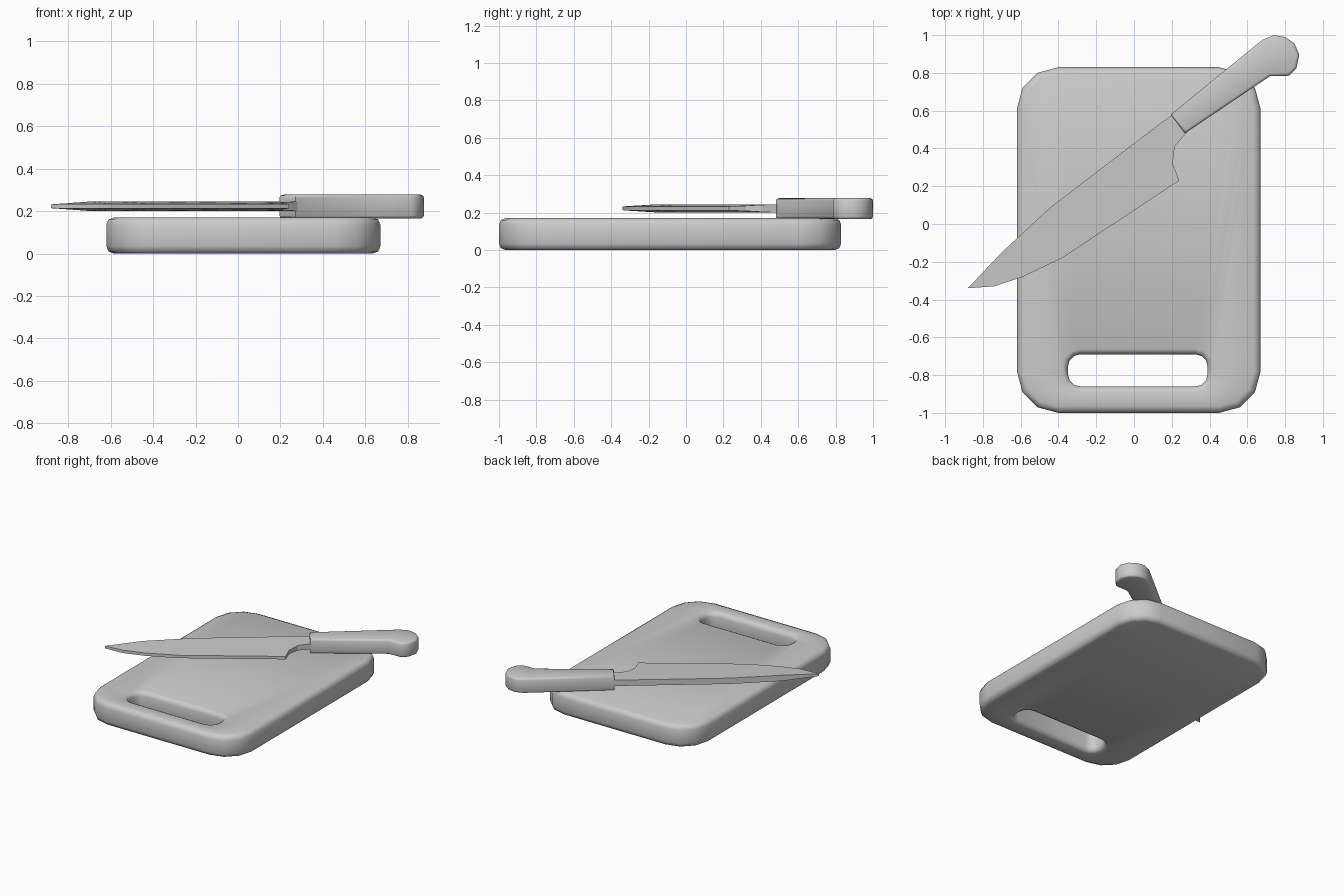
import bpy, bmesh, math

if "Cube" in bpy.data.objects:
    bpy.data.objects.remove(bpy.data.objects["Cube"])


def finish(name, bm, angle):
    bmesh.ops.recalc_face_normals(bm, faces=bm.faces[:])
    mesh = bpy.data.meshes.new(name)
    bm.to_mesh(mesh)
    bm.free()
    ob = bpy.data.objects.new(name, mesh)
    bpy.context.collection.objects.link(ob)
    bpy.ops.object.select_all(action='DESELECT')
    bpy.context.view_layer.objects.active = ob
    ob.select_set(True)
    bpy.ops.object.shade_smooth_by_angle(angle=math.radians(angle))
    return ob


def rounded_ring(bm, x0, x1, y0, y1, r, inset, z, seg=3):
    x0, x1, y0, y1, r = x0 + inset, x1 - inset, y0 + inset, y1 - inset, r - inset
    centres = [(x1 - r, y1 - r), (x0 + r, y1 - r), (x0 + r, y0 + r), (x1 - r, y0 + r)]
    ring = []
    for q, (cx, cy) in enumerate(centres):
        for i in range(seg + 1):
            a = math.pi / 2 * (q + i / seg)
            ring.append(bm.verts.new((cx + r * math.cos(a), cy + r * math.sin(a), z)))
    return ring


# Board: closed loop of rings around the rim and through the grip slot
bm = bmesh.new()
outer = (-0.62, 0.67, -1.0, 0.83, 0.22)
slot = (-0.35, 0.39, -0.86, -0.69, 0.065)
H = 0.17
edge = [(0.035, 0), (0.01, 0.01), (0, 0.035), (0, H - 0.035), (0.01, H - 0.01), (0.035, H)]
rings = [rounded_ring(bm, *outer, d, z) for d, z in edge]
rings += [rounded_ring(bm, *slot, -d * 0.8, z) for d, z in reversed(edge)]
for k, a in enumerate(rings):
    b = rings[(k + 1) % len(rings)]
    n = len(a)
    for i in range(n):
        j = (i + 1) % n
        bm.faces.new((a[i], a[j], b[j], b[i]))
finish("cutting_board", bm, 50)

# Blade: spine and cutting edge stations with half thicknesses
bm = bmesh.new()
MID = 0.2225
tip = (-0.88, -0.34)
spine = [(-0.70, -0.15), (-0.57, -0.03), (-0.44, 0.09), (0.03, 0.45),
         (0.08, 0.487), (0.14, 0.534), (0.22, 0.59)]
cut = [(-0.74, -0.33), (-0.59, -0.28), (-0.38, -0.18), (0.24, 0.23),
       (0.205, 0.32), (0.215, 0.41), (0.28, 0.485)]
cut_half = [0.011, 0.011, 0.011, 0.011, 0.014, 0.019, 0.022]


def pair(p, h):
    return [bm.verts.new((p[0], p[1], MID + s * h)) for s in (1, -1)]


t = pair(tip, 0.009)
S = [pair(p, 0.022) for p in spine]
C = [pair(p, h) for p, h in zip(cut, cut_half)]
for side in (0, 1):
    bm.faces.new((t[side], S[0][side], C[0][side]))
    for i in range(len(S) - 1):
        bm.faces.new((S[i][side], S[i + 1][side], C[i + 1][side], C[i][side]))
border = S[::-1] + [t] + C
for i, a in enumerate(border):
    b = border[(i + 1) % len(border)]
    bm.faces.new((a[0], b[0], b[1], a[1]))
finish("knife_blade", bm, 20)

# Handle: extruded outline with softened rims
bm = bmesh.new()
outline = [(0.195, 0.58), (0.27, 0.48), (0.72, 0.783), (0.82, 0.785), (0.86, 0.825),
           (0.875, 0.895), (0.85, 0.955), (0.80, 0.99), (0.74, 1.0), (0.68, 0.975)]
bottom, top = 0.165, 0.277
base = bm.faces.new([bm.verts.new((x, y, bottom)) for x, y in outline])
ext = bmesh.ops.extrude_face_region(bm, geom=[base], use_keep_orig=True)
for v in ext["geom"]:
    if isinstance(v, bmesh.types.BMVert):
        v.co.z = top
rims = [e for e in bm.edges if abs(e.verts[0].co.z - e.verts[1].co.z) < 1e-5]
bmesh.ops.bevel(bm, geom=rims, offset=0.014, segments=2, profile=0.5, affect='EDGES')
finish("knife_handle", bm, 50)
